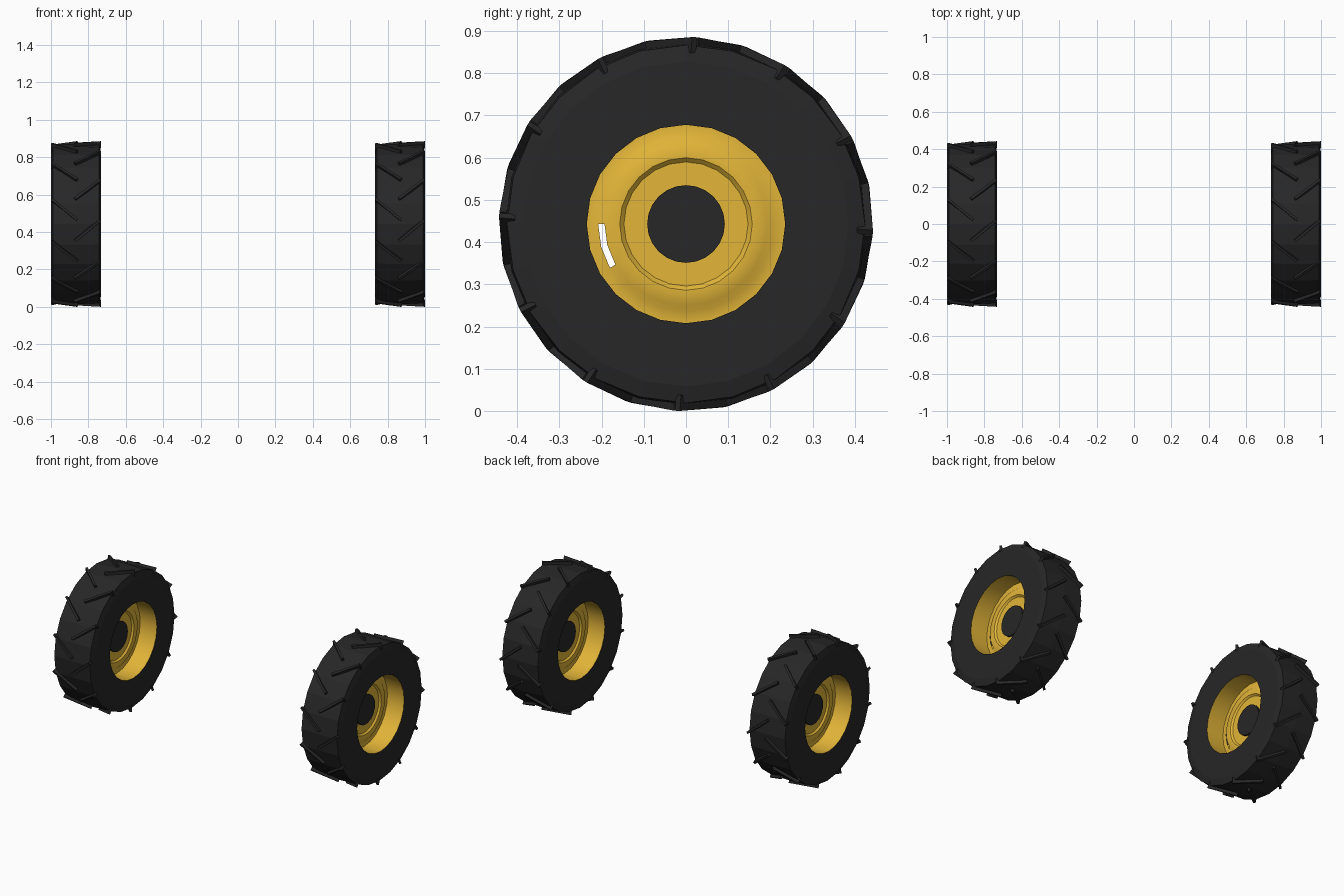
import bpy, bmesh
from math import sin, cos, pi, radians, hypot
from mathutils import Vector

if "Cube" in bpy.data.objects:
    bpy.data.objects.remove(bpy.data.objects["Cube"])

SIDES, CZ, CX, W = 24, 0.443, 0.866, 0.133   # W = half tyre width


def material(name, rgb):
    m = bpy.data.materials.new(name)
    m.diffuse_color = (*rgb, 1)
    m.use_nodes = True
    m.node_tree.nodes["Principled BSDF"].inputs["Base Color"].default_value = m.diffuse_color
    return m


RUBBER = material("rubber", (0.02, 0.02, 0.02))
YELLOW = material("yellow_paint", (0.76, 0.46, 0.04))


def polar(x, r, a):
    # angle measured from the front (-y) upward
    return Vector((x, -r * cos(a), r * sin(a)))


def finish(bm, name, mat, cx, smooth=None):
    bmesh.ops.recalc_face_normals(bm, faces=bm.faces)
    me = bpy.data.meshes.new(name)
    bm.to_mesh(me)
    bm.free()
    me.materials.append(mat)
    ob = bpy.data.objects.new(name, me)
    ob.location = (cx, 0, CZ)
    bpy.context.collection.objects.link(ob)
    if smooth:
        bpy.ops.object.select_all(action='DESELECT')
        ob.select_set(True)
        bpy.context.view_layer.objects.active = ob
        bpy.ops.object.shade_smooth_by_angle(angle=radians(smooth))
    return ob


def lathe(profile, skip=()):
    # revolve (x, r) points about the axle; skip = (band, sector) openings
    bm = bmesh.new()
    rings = []
    for x, r in profile:
        if r == 0:
            rings.append([bm.verts.new((x, 0, 0))] * SIDES)
        else:
            rings.append([bm.verts.new(polar(x, r, 2 * pi * i / SIDES)) for i in range(SIDES)])
    for k, (a, b) in enumerate(zip(rings, rings[1:])):
        for i in range(SIDES):
            j = (i + 1) % SIDES
            if (k, i) not in skip:
                bm.faces.new(dict.fromkeys((a[i], a[j], b[j], b[i])))
    return bm


def mirrored(half):
    return half + [(-x, r) for x, r in reversed(half) if x != 0]


def lug(bm, side, a):
    # slanted bar from the tread centre to the shoulder
    ends = [(side * -0.006, a), (side * (W - 0.003), a + radians(14.6))]
    dx, dt = ends[1][0] - ends[0][0], radians(14.6) * 0.44
    n = hypot(dx, dt)
    px, pa = -dt / n * 0.009, dx / n * 0.009 / 0.44
    rows = []
    for x, t in ends:
        rows.append([bm.verts.new(polar(max(-W, min(W, x + s * px)), r, t + s * pa))
                     for s, r in ((-1, 0.405), (1, 0.405), (0.8, 0.443), (-0.8, 0.443))])
    p, q = rows
    bm.faces.new(p)
    bm.faces.new(q)
    for i in range(4):
        j = (i + 1) % 4
        bm.faces.new((p[i], p[j], q[j], q[i]))


tyre = mirrored([(W, 0.235), (W, 0.385), (0.124, 0.424), (0, 0.428)])
rim = [(W, 0.236), (0.016, 0.236), (0.016, 0.208), (0.028, 0.193),
       (0.028, 0.157), (0.018, 0.147), (0.018, 0.085)]
hub = mirrored([(0.03, 0), (0.03, 0.092), (0, 0.092)])

for label, cx in (("left", -CX), ("right", CX)):
    # tyre carcass
    finish(lathe(tyre), label + "_tyre", RUBBER, cx)
    # chevron tread, the two rows staggered by half a pitch
    bm = bmesh.new()
    for k in range(12):
        lug(bm, -1, radians(3 + 30 * k))
        lug(bm, 1, radians(18 + 30 * k))
    finish(bm, label + "_tread_lugs", RUBBER, cx)
    # dished rim with a small slot beside the raised ring
    last = 2 * len(rim) - 2
    slot = {(b, i) for b in (2, last - 2) for i in (SIDES - 2, SIDES - 1)}
    finish(lathe(mirrored(rim), slot), label + "_rim", YELLOW, cx, 40)
    # dark hub cap
    finish(lathe(hub), label + "_hub", RUBBER, cx, 30)
